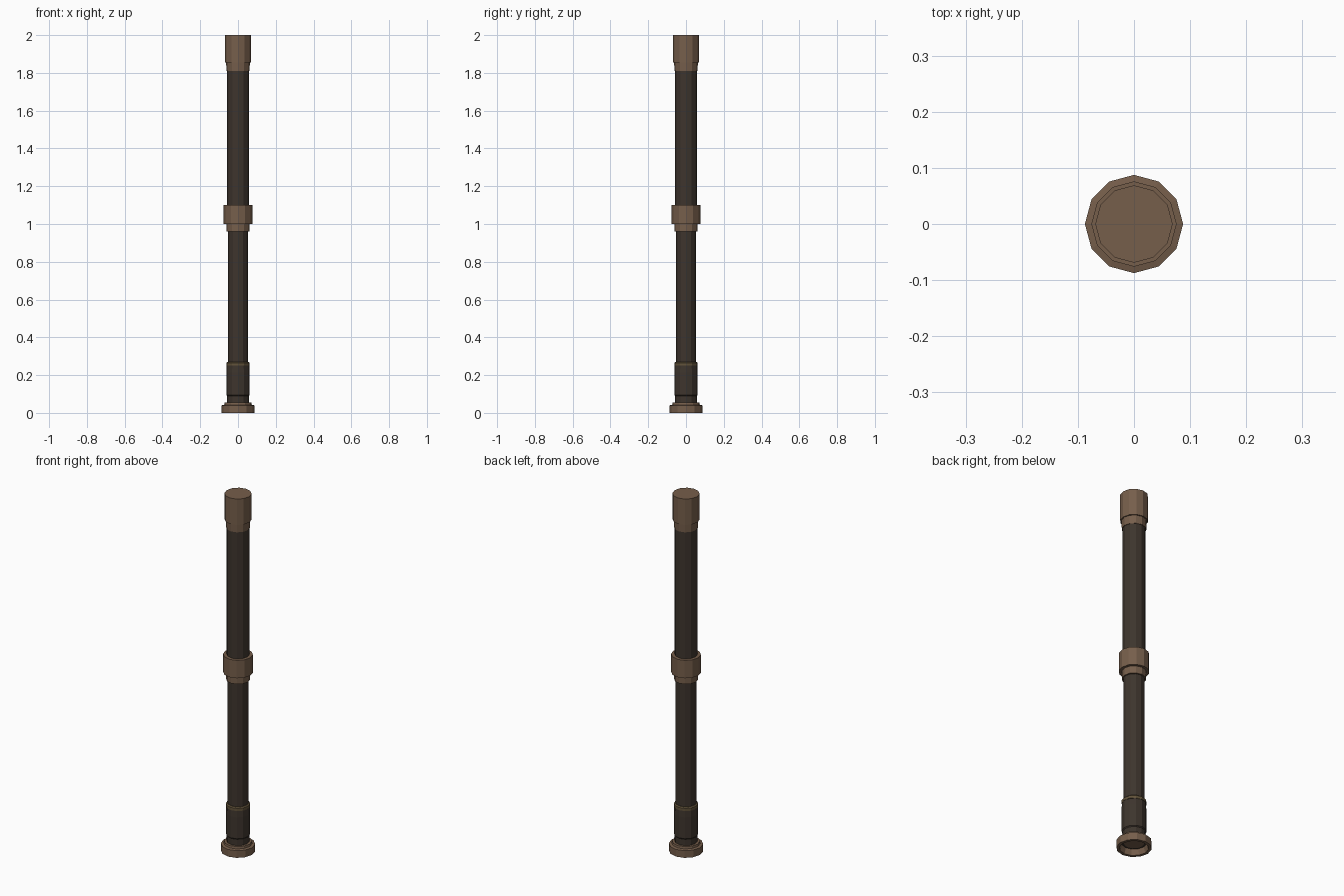
import bpy
import math

SIDES = 12

cube = bpy.data.objects.get("Cube")
if cube:
    bpy.data.objects.remove(cube, do_unlink=True)


def make_material(name, rgb):
    mat = bpy.data.materials.new(name)
    mat.use_nodes = True
    colour = (*rgb, 1.0)
    mat.diffuse_color = colour
    mat.node_tree.nodes["Principled BSDF"].inputs["Base Color"].default_value = colour
    return mat


brown = make_material("warm brown", (0.18, 0.112, 0.07))
dark = make_material("dark leather", (0.047, 0.035, 0.026))
brass = make_material("aged brass", (0.12, 0.085, 0.042))


def turned(name, profile, mat):
    """Spin a (radius, height) profile, bottom to top, and cap both ends."""
    verts = []
    for r, z in profile:
        for i in range(SIDES):
            a = math.tau * i / SIDES
            verts.append((r * math.cos(a), r * math.sin(a), z))
    faces = [tuple(reversed(range(SIDES)))]
    for ring in range(len(profile) - 1):
        low, high = ring * SIDES, (ring + 1) * SIDES
        for i in range(SIDES):
            j = (i + 1) % SIDES
            faces.append((low + i, low + j, high + j, high + i))
    faces.append(tuple(range(len(verts) - SIDES, len(verts))))
    mesh = bpy.data.meshes.new(name)
    mesh.from_pydata(verts, [], faces)
    mesh.materials.append(mat)
    obj = bpy.data.objects.new(name, mesh)
    bpy.context.collection.objects.link(obj)
    return obj


# Base flange, with a recess open at the underside
turned("base_flange", [(0.062, 0.034), (0.072, 0.0), (0.0875, 0.0), (0.0875, 0.04),
                       (0.073, 0.043), (0.071, 0.055)], brown)
turned("base_inner_ring", [(0.05, 0.03), (0.062, 0.03), (0.062, 0.036)], dark)
turned("base_lens", [(0.05, 0.028), (0.05, 0.034)], brown)

# Lower sleeve and its trim ring
turned("lower_sleeve", [(0.058, 0.05), (0.058, 0.09), (0.062, 0.095),
                        (0.062, 0.215), (0.06, 0.25)], dark)
turned("sleeve_ring", [(0.062, 0.25), (0.062, 0.265), (0.056, 0.27)], brass)

# Lower and upper tubes
turned("lower_tube", [(0.053, 0.26), (0.053, 0.98)], dark)
turned("upper_tube", [(0.058, 1.05), (0.058, 1.83)], dark)

# Middle collar
turned("middle_lip", [(0.061, 0.96), (0.061, 1.01)], brown)
turned("middle_collar", [(0.076, 1.0), (0.076, 1.1)], brown)

# Top cap with a narrower neck
turned("top_neck", [(0.061, 1.81), (0.063, 1.86)], brown)
turned("top_cap", [(0.069, 1.855), (0.069, 2.0)], brown)
